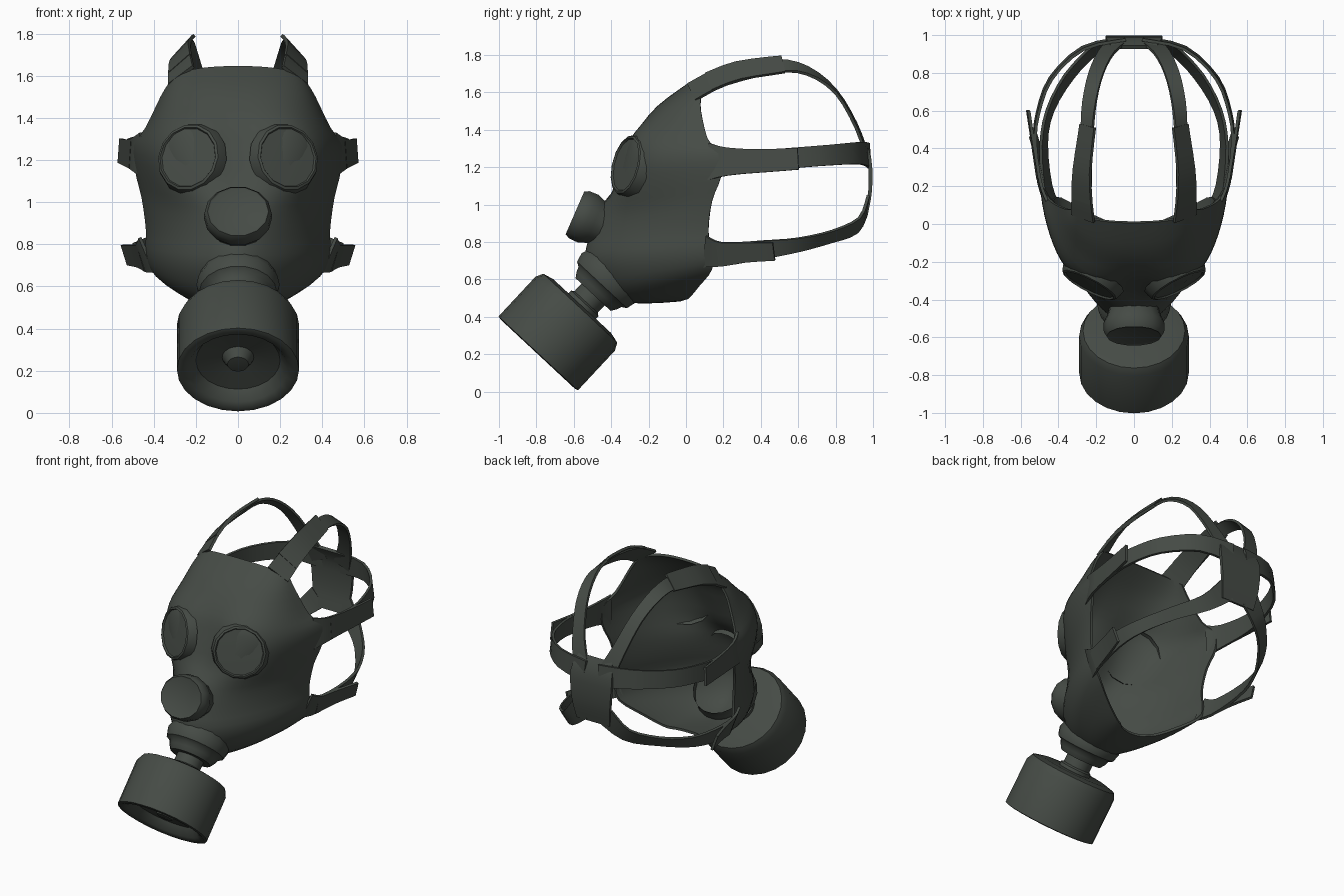
import bpy, bmesh, math
from mathutils import Vector

cube = bpy.data.objects.get("Cube")
if cube:
    bpy.data.objects.remove(cube, do_unlink=True)

# Single dark rubber colour
rubber = bpy.data.materials.new("dark_green_grey_rubber")
rubber.use_nodes = True
COLOUR = (0.06, 0.07, 0.06, 1)
rubber.diffuse_color = COLOUR
shader = next(n for n in rubber.node_tree.nodes if n.type == 'BSDF_PRINCIPLED')
shader.inputs["Base Color"].default_value = COLOUR
shader.inputs["Roughness"].default_value = 0.7


def smooth_path(points, steps):
    """Catmull-Rom interpolation of equally long tuples."""
    result = []
    last = len(points) - 1
    for i in range(last):
        a, b = points[max(i - 1, 0)], points[i]
        c, d = points[i + 1], points[min(i + 2, last)]
        for s in range(steps):
            t = s / steps
            result.append(tuple(
                q + 0.5 * t * (r - p + t * (2 * p - 5 * q + 4 * r - u + t * (3 * (q - r) + u - p)))
                for p, q, r, u in zip(a, b, c, d)))
    result.append(tuple(points[-1]))
    return result


def finish(name, bm, mirror=False, thickness=0, angle=40):
    bmesh.ops.recalc_face_normals(bm, faces=bm.faces[:])
    mesh = bpy.data.meshes.new(name)
    bm.to_mesh(mesh)
    bm.free()
    mesh.materials.append(rubber)
    obj = bpy.data.objects.new(name, mesh)
    bpy.context.collection.objects.link(obj)
    bpy.ops.object.select_all(action='DESELECT')
    obj.select_set(True)
    bpy.context.view_layer.objects.active = obj
    if thickness:
        mod = obj.modifiers.new("thickness", 'SOLIDIFY')
        mod.thickness = thickness
        mod.offset = 0
        bpy.ops.object.modifier_apply(modifier=mod.name)
    if mirror:
        mod = obj.modifiers.new("other_side", 'MIRROR')
        mod.use_mirror_merge = False
        bpy.ops.object.modifier_apply(modifier=mod.name)
    bpy.ops.object.shade_smooth_by_angle(angle=math.radians(angle))


def skin(bm, rows, closed=False):
    """Join rows of points with quads."""
    grid = [[bm.verts.new(p) for p in row] for row in rows]
    for lower, upper in zip(grid, grid[1:]):
        count = len(lower)
        for i in range(count if closed else count - 1):
            j = (i + 1) % count
            bm.faces.new((lower[i], lower[j], upper[j], upper[i]))


def lathe(name, profile, centre, axis, sides, mirror=False, squash=1.0):
    """Revolve (radius, distance along axis) pairs."""
    bm = bmesh.new()
    turn = Vector(axis).to_track_quat('Z', 'Y')
    rows = []
    for r, h in profile:
        r = max(r, 0.0001)
        rows.append([Vector(centre) + turn @ Vector((
            r * math.cos(math.tau * i / sides),
            r * squash * math.sin(math.tau * i / sides), h)) for i in range(sides)])
    skin(bm, rows, closed=True)
    bmesh.ops.remove_doubles(bm, verts=bm.verts[:], dist=0.001)
    finish(name, bm, mirror)


def ribbon(name, points, mirror=True, thickness=0.016, steps=3):
    """Flat band around the head; points are (x, y, z, half width)."""
    path = smooth_path(points, steps)
    spots = [Vector(p[:3]) for p in path]
    rows = []
    for i, p in enumerate(spots):
        tangent = spots[min(i + 1, len(spots) - 1)] - spots[max(i - 1, 0)]
        outward = p - Vector((0, 0.4, 1.15 + 0.6 * (p.z - 1.15)))
        # Bands turn to face straight back towards the rear of the head
        outward.x *= max(0.15, min(1, 1 - (p.y - 0.5) / 0.35))
        across = tangent.cross(outward).normalized() * path[i][3]
        rows.append((p - across, p + across))
    bm = bmesh.new()
    skin(bm, rows)
    finish(name, bm, mirror, thickness)


# Face shell: front y, front z, half width, back y, back z, roundness
SHELL = [
    (0.01, 1.64, 0.31, 0.08, 1.58, 2.4),
    (-0.15, 1.52, 0.36, 0.08, 1.50, 2.6),
    (-0.26, 1.38, 0.43, 0.12, 1.35, 2.7),
    (-0.30, 1.25, 0.485, 0.18, 1.27, 2.6),
    (-0.36, 1.10, 0.48, 0.19, 1.15, 2.15),
    (-0.46, 0.97, 0.45, 0.14, 1.02, 1.75),
    (-0.51, 0.83, 0.43, 0.12, 0.87, 1.7),
    (-0.53, 0.70, 0.43, 0.13, 0.75, 1.8),
    (-0.46, 0.56, 0.39, 0.14, 0.66, 1.8),
    (-0.34, 0.49, 0.26, 0.07, 0.57, 1.8),
    (-0.19, 0.48, 0.15, 0.02, 0.51, 2.0),
    (-0.03, 0.49, 0.10, 0.00, 0.50, 2.0),
]
EYE = Vector((0.23, -0.31, 1.21))
EYE_AXIS = Vector((0.45, -0.87, 0.22))
COLUMNS = 16
rows = []
for yf, zf, xb, yb, zb, n in smooth_path(SHELL, 3):
    row = []
    for i in range(-COLUMNS, COLUMNS + 1):
        t = math.pi / 2 * i / COLUMNS
        side = math.copysign(abs(math.sin(t)) ** (2 / n), i)
        depth = max(math.cos(t), 0) ** (2 / n)
        flare = 1 - 0.13 * depth
        p = Vector((xb * side * flare, yb - (yb - yf) * depth, zb + (zf - zb) * depth))
        # Raised seat around each eyepiece
        away = math.hypot(abs(p.x) - EYE.x, p.z - EYE.z)
        push = EYE_AXIS * 0.045 * math.exp(-(away / 0.2) ** 4)
        row.append(p + Vector((math.copysign(push.x, i) if i else 0, push.y, push.z)))
    rows.append(row)
bm = bmesh.new()
skin(bm, rows)
finish("face_shell", bm, thickness=0.015, angle=50)

# Round eyepieces with raised rims
lathe("eyepieces",
      [(0.178, -0.04), (0.17, -0.01), (0.16, 0.015), (0.148, 0.02),
       (0.142, 0.01), (0, 0.015)], EYE, EYE_AXIS, 14, mirror=True)

# Round valve on the nose
lathe("nose_valve",
      [(0.13, -0.15), (0.145, -0.10), (0.162, -0.06), (0.16, -0.01),
       (0.145, 0.015), (0.135, 0.01), (0, 0.015)],
      (0, -0.58, 0.95), (0, -0.92, 0.4), 14, squash=0.88)

# Filter canister, threaded neck and mouth flange along one slanted axis
AXIS = (0, 0.68, 0.73)
FRONT = (0, -0.79, 0.205)
lathe("filter_canister",
      [(0, 0.03), (0.05, 0.035), (0.075, 0.08), (0.20, 0.06), (0.235, 0.01),
       (0.27, -0.005), (0.29, 0.0), (0.29, 0.29), (0.27, 0.33), (0.21, 0.345),
       (0, 0.345)], FRONT, AXIS, 24)
lathe("filter_neck", [(0.1, 0.33), (0.1, 0.365), (0.085, 0.375), (0.085, 0.46)],
      FRONT, AXIS, 16)
lathe("mouth_flange",
      [(0, 0.43), (0.13, 0.43), (0.15, 0.46), (0.16, 0.485), (0.185, 0.50),
       (0.198, 0.55), (0.187, 0.58), (0.18, 0.63)], FRONT, AXIS, 18)

# Head straps
ribbon("top_straps", [
    (0.27, 0.03, 1.60, 0.075), (0.275, 0.20, 1.685, 0.065), (0.25, 0.48, 1.74, 0.045),
    (0.235, 0.65, 1.715, 0.04), (0.20, 0.80, 1.605, 0.04), (0.145, 0.91, 1.42, 0.045),
    (0.08, 0.97, 1.25, 0.06)])
ribbon("middle_straps", [
    (0.465, 0.12, 1.23, 0.10), (0.50, 0.22, 1.23, 0.075), (0.525, 0.42, 1.235, 0.06),
    (0.51, 0.58, 1.25, 0.055), (0.44, 0.77, 1.265, 0.055), (0.27, 0.93, 1.275, 0.06),
    (0.05, 0.98, 1.26, 0.07)])
ribbon("lower_straps", [
    (0.43, 0.10, 0.75, 0.09), (0.46, 0.20, 0.735, 0.065), (0.478, 0.42, 0.76, 0.05),
    (0.445, 0.60, 0.785, 0.04), (0.345, 0.78, 0.83, 0.04), (0.21, 0.92, 0.89, 0.05),
    (0.09, 0.97, 1.00, 0.07)])

# Strap tabs that end free of the straps
ribbon("top_tabs", [(0.275, 0.12, 1.655, 0.07), (0.275, 0.28, 1.715, 0.065),
                    (0.245, 0.52, 1.75, 0.058)])
ribbon("middle_tabs", [(0.505, 0.24, 1.23, 0.07), (0.533, 0.42, 1.235, 0.062),
                       (0.56, 0.60, 1.245, 0.058)])
ribbon("lower_tabs", [(0.455, 0.17, 0.735, 0.065), (0.49, 0.32, 0.745, 0.055),
                      (0.535, 0.47, 0.75, 0.05)])

# Pad where the straps meet behind the head
ribbon("back_pad", [(0, 0.935, 1.35, 0.12), (0, 0.98, 1.25, 0.15),
                    (0, 0.985, 1.08, 0.14), (0, 0.96, 0.94, 0.12)],
       mirror=False, thickness=0.02)
